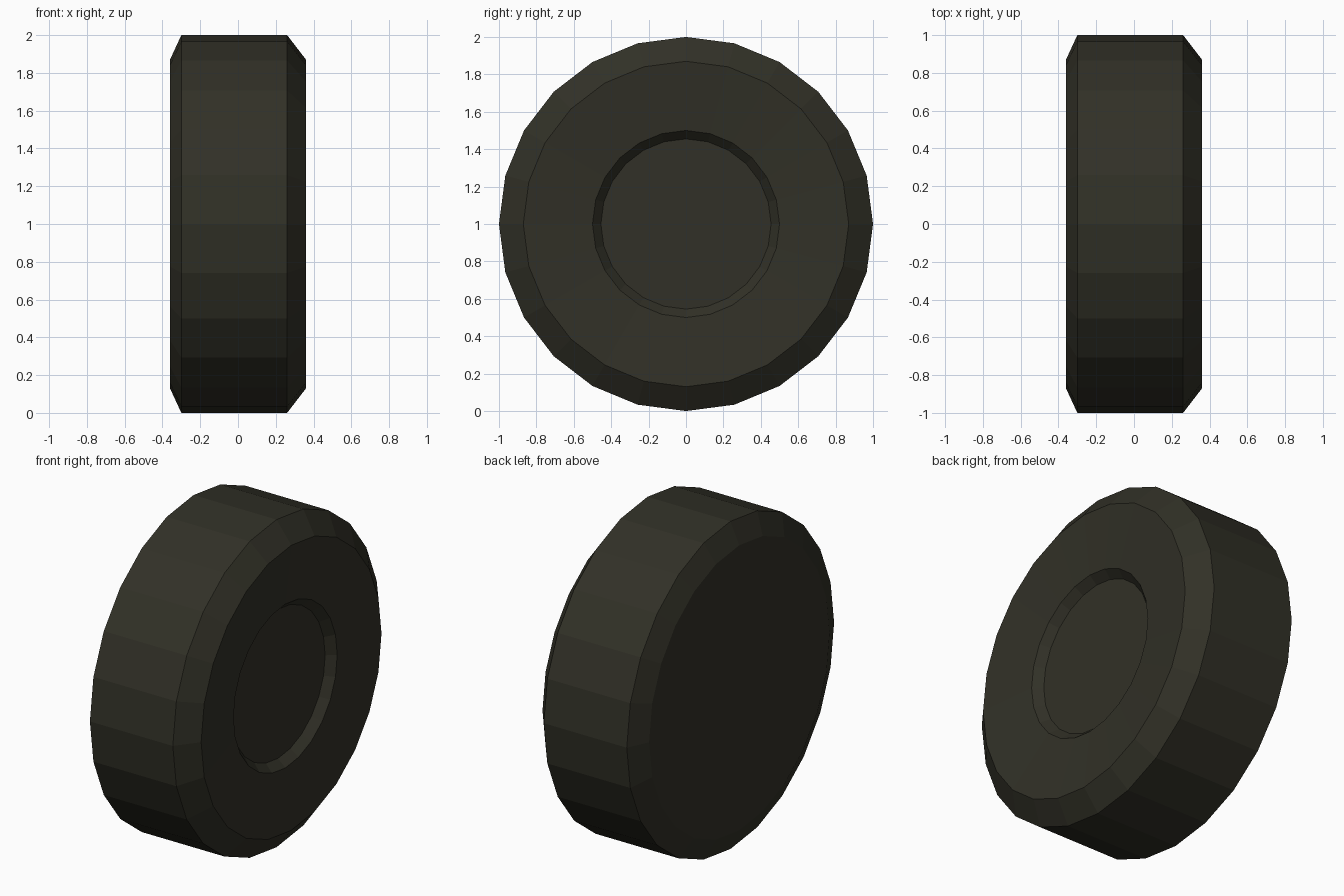
import bpy, bmesh, math

if "Cube" in bpy.data.objects:
    bpy.data.objects.remove(bpy.data.objects["Cube"])

SIDES = 24
# Cross-section from the back face to the recessed hub: (x, radius)
PROFILE = [(-0.36, 0.87), (-0.30, 1.0), (0.26, 1.0),
           (0.36, 0.87), (0.32, 0.50), (0.27, 0.455)]

rubber = bpy.data.materials.new("dark olive rubber")
rubber.diffuse_color = (0.031, 0.030, 0.020, 1)
rubber.use_nodes = True
rubber.node_tree.nodes["Principled BSDF"].inputs["Base Color"].default_value = rubber.diffuse_color

bm = bmesh.new()


def ring(x, r):
    steps = [2 * math.pi * i / SIDES for i in range(SIDES)]
    return [bm.verts.new((x, r * math.cos(a), 1 + r * math.sin(a))) for a in steps]


# Lathe the wheel around the x axis
rings = [ring(x, r) for x, r in PROFILE]
for a, b in zip(rings, rings[1:]):
    for i in range(SIDES):
        j = (i + 1) % SIDES
        bm.faces.new((a[i], a[j], b[j], b[i]))

# Flat back and recessed hub disc
bm.faces.new(rings[0][::-1])
bm.faces.new(rings[-1])
bmesh.ops.recalc_face_normals(bm, faces=bm.faces)

mesh = bpy.data.meshes.new("wheel")
bm.to_mesh(mesh)
bm.free()
mesh.materials.append(rubber)
bpy.context.collection.objects.link(bpy.data.objects.new("wheel", mesh))
